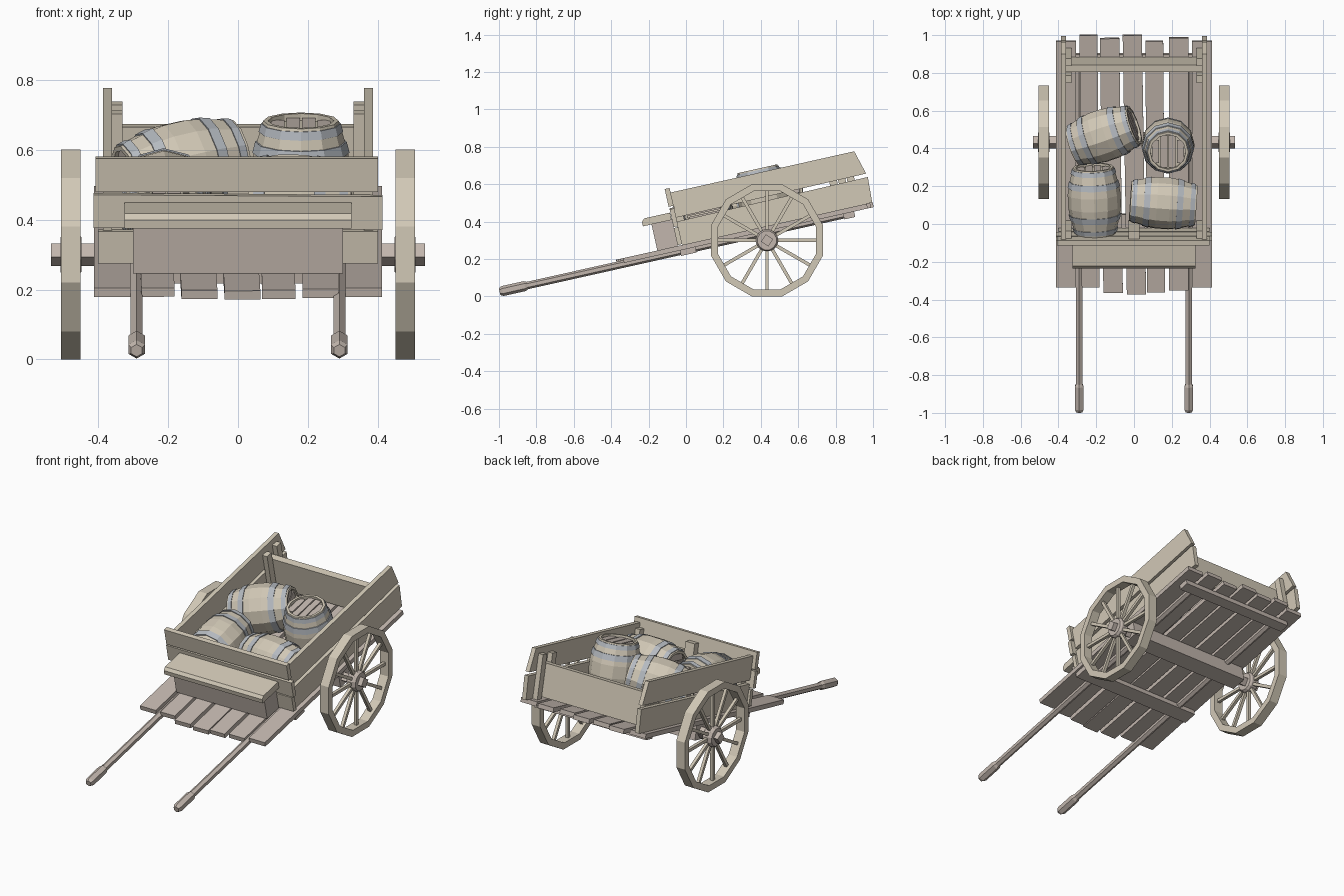
import bpy, bmesh, math, random
from mathutils import Matrix, Vector

if "Cube" in bpy.data.objects:
    bpy.data.objects.remove(bpy.data.objects["Cube"])

random.seed(4)
TILT = Matrix.Translation((0, 0, 0.28)) @ Matrix.Rotation(math.radians(12.6), 4, 'X')


def material(name, rgb):
    m = bpy.data.materials.new(name)
    m.diffuse_color = (*rgb, 1)
    m.use_nodes = True
    m.node_tree.nodes["Principled BSDF"].inputs["Base Color"].default_value = m.diffuse_color
    return m


WOOD = material("pale_wood", (0.64, 0.58, 0.47))
BED = material("brown_wood", (0.54, 0.47, 0.42))
IRON = material("hoop_iron", (0.46, 0.49, 0.53))


def finish(name, bm, mat, matrix):
    bmesh.ops.recalc_face_normals(bm, faces=bm.faces)
    me = bpy.data.meshes.new(name)
    bm.to_mesh(me)
    bm.free()
    me.materials.append(mat)
    ob = bpy.data.objects.new(name, me)
    bpy.context.collection.objects.link(ob)
    ob.matrix_world = matrix
    return ob


def box(name, x, y, z, mat=WOOD, frame=TILT, turn=None):
    """Box from (min, max) ranges, turned about its own centre."""
    bm = bmesh.new()
    bmesh.ops.create_cube(bm, size=1)
    bmesh.ops.scale(bm, vec=(x[1] - x[0], y[1] - y[0], z[1] - z[0]), verts=bm.verts)
    c = Matrix.Translation((sum(x) / 2, sum(y) / 2, sum(z) / 2))
    return finish(name, bm, mat, frame @ c @ (turn or Matrix()))


def lathe(name, profile, n, mat, matrix, closed=True, phase=0.0):
    """Turn an (r, h) profile about local z; open profiles get capped ends."""
    bm = bmesh.new()
    rings = []
    for r, h in profile:
        rings.append([bm.verts.new((r * math.cos(phase + math.tau * i / n),
                                    r * math.sin(phase + math.tau * i / n), h)) for i in range(n)])
    pairs = list(zip(rings, rings[1:]))
    if closed:
        pairs.append((rings[-1], rings[0]))
    else:
        bm.faces.new(rings[0])
        bm.faces.new(rings[-1])
    for a, b in pairs:
        for i in range(n):
            j = (i + 1) % n
            bm.faces.new((a[i], a[j], b[j], b[i]))
    return finish(name, bm, mat, matrix)


def extrude_x(name, pts, x, mat):
    """Extrude a (y, z) outline along x in the tilted frame."""
    bm = bmesh.new()
    f = bm.faces.new([bm.verts.new((x[0], *p)) for p in pts])
    r = bmesh.ops.extrude_face_region(bm, geom=[f])
    bmesh.ops.translate(bm, vec=(x[1] - x[0], 0, 0),
                        verts=[v for v in r["geom"] if isinstance(v, bmesh.types.BMVert)])
    return finish(name, bm, mat, TILT)


def rot(deg, axis):
    return Matrix.Rotation(math.radians(deg), 4, axis)


# Bed planks: centre x, width, front, back, yaw
for cx, w, y0, y1, yaw in [(-.36, .105, -.345, .99, 0), (-.235, .095, -.345, 1.022, .5),
                           (-.12, .103, -.375, 1.005, .8), (.002, .102, -.383, 1.022, .9),
                           (.112, .095, -.372, .99, .4), (.236, .103, -.36, 1.008, 0),
                           (.36, .105, -.345, .99, 0)]:
    box("bed_plank", (cx - w / 2, cx + w / 2), (y0, y1), (-.026, 0), BED, turn=rot(yaw, 'Z'))

# Battens and axle beam below the bed
box("front_batten", (-.40, .40), (-.04, .045), (-.056, -.026), BED)
box("rear_batten", (-.37, .37), (.855, .915), (-.056, -.026), BED)
box("axle_beam", (-.40, .40), (.38, .474), (-.115, -.026), BED)

# Pull shafts with thicker hexagonal grips
for s in (-1, 1):
    m = TILT @ Matrix.Translation((s * .29, 0, -.031)) @ rot(-90, 'X')
    prof = [(.018, -1.028), (.027, -1.012), (.027, -.89), (.02, -.875), (.02, .89)]
    lathe("pull_shaft", prof, 6, BED, m, closed=False, phase=math.pi / 2)

# Side walls, posts and wheels, mirrored
for s in (-1, 1):
    def side(a, b):
        return tuple(sorted((s * a, s * b)))
    extrude_x("lower_side_board", [(-.02, .0), (1.02, .0), (1.027, .138), (-.03, .128)],
              side(.36, .386), WOOD)
    extrude_x("upper_side_board", [(-.02, .15), (1.022, .158), (.986, .288), (-.02, .287)],
              side(.36, .386), WOOD)
    box("front_post", side(.33, .36), (-.02, .02), (0, .26))
    box("tail_post_inner", side(.33, .36), (.82, .862), (0, .25))
    box("tail_post_outer", side(.33, .36), (.915, .955), (0, .255))

    hub = Matrix.Translation((s * .478, .433, .30)) @ rot(90, 'Y')
    k = 1 / math.cos(math.pi / 12)
    lathe("wheel_rim", [(.30 * k, -.028), (.30 * k, .028), (.263 * k, .028), (.263 * k, -.028)],
          12, WOOD, hub, phase=math.pi / 12)
    lathe("wheel_hub", [(.052, -.03), (.06, -.018), (.06, .018), (.052, .03)], 12, BED, hub,
          closed=False, phase=math.pi / 12)
    for i in range(12):
        box("wheel_spoke", (.045, .27), (-.009, .009), (-.009, .009), WOOD, hub @ rot(30 * i, 'Z'))
lathe("axle", [(.033, -.535), (.033, .535)], 4, BED,
      Matrix.Translation((0, .433, .30)) @ rot(90, 'Y') @ rot(12, 'Z'), closed=False)

# Front wall, tailboard
box("front_board_low", (-.40, .40), (-.045, -.02), (.005, .098))
box("front_board_middle", (-.413, .413), (-.045, -.02), (.106, .203), turn=rot(.4, 'Y'))
box("front_board_top", (-.408, .40), (-.047, -.02), (.215, .312))
box("front_centre_post", (-.03, .03), (-.02, .02), (0, .27))
box("tail_board", (-.36, .36), (.868, .908), (.01, .2))

# Driver's box seat
box("seat_box", (-.30, .30), (-.157, -.045), (0, .145), BED)
extrude_x("seat_plank", [(-.204, .143), (-.204, .168), (-.188, .183), (-.047, .183), (-.047, .143)],
          (-.325, .325), WOOD)


def barrel(m, h=.31):
    """Twelve-sided barrel along z, centred, with recessed lids and two hoops."""
    e, mid, q = h / 2, .140, h * .25
    prof = [(.094, -e + .02), (.094, -e), (.108, -e), (.131, -q), (mid, -.035),
            (mid, .035), (.131, q), (.108, e), (.094, e), (.094, e - .02)]
    lathe("barrel_body", prof, 12, WOOD, m, closed=False)
    for s in (-1, 1):
        a, b = s * (q - .016), s * (q + .016)
        lathe("barrel_hoop", [(.139, a), (.131, b), (.12, b), (.12, a)], 12, IRON, m)
        a, b = s * (e - .032), s * (e - .008)
        lathe("barrel_end_hoop", [(.121, a), (.114, b), (.104, b), (.104, a)], 12, IRON, m)
        for i in range(4):
            cx = (i - 1.5) * .044
            half = math.sqrt(.09 ** 2 - cx ** 2)
            lo, hi = sorted((s * (e - .021), s * (e - .011)))
            box("barrel_lid_plank", (cx - .019, cx + .019), (-half, half), (lo, hi), BED, m)


# Load: one standing barrel, three lying ones
for pos, turn, h in [((.18, .46, .155), rot(0, 'Z'), .31),
                     ((.155, .145, .141), rot(-4, 'Z') @ rot(90, 'Y'), .35),
                     ((-.21, .16, .141), rot(2, 'Z') @ rot(90, 'X'), .36),
                     ((-.16, .515, .155), rot(21, 'Z') @ rot(82, 'Y'), .35)]:
    barrel(TILT @ Matrix.Translation(pos) @ turn, h)
